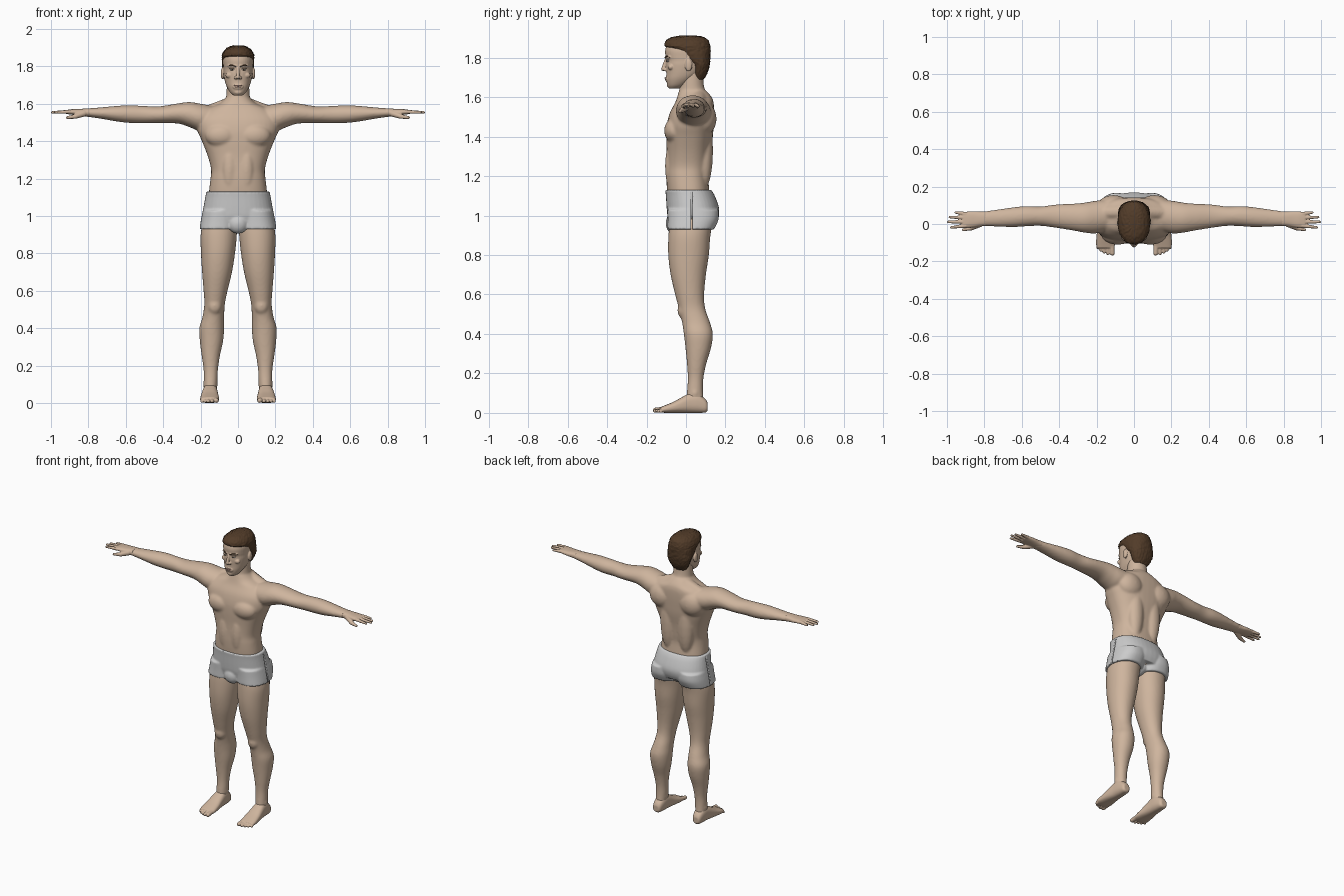
import bpy, bmesh, math
from mathutils import Matrix, Vector, noise


def material(name, rgb):
    m = bpy.data.materials.new(name)
    m.diffuse_color = (*rgb, 1)
    return m


SKIN = material("skin", (0.62, 0.46, 0.34))
HAIR = material("dark_hair", (0.085, 0.045, 0.022))
WHITE = material("eye_white", (0.75, 0.72, 0.68))
LIP = material("lip", (0.5, 0.31, 0.25))


def spline(rows, steps):
    # Catmull-Rom through rows of section bounds
    out = []
    for i in range(len(rows) - 1):
        a, b, c, d = (Vector(rows[min(max(k, 0), len(rows) - 1)]) for k in range(i - 1, i + 3))
        for j in range(steps):
            t = j / steps
            out.append(0.5 * (2 * b + (c - a) * t + (2 * a - 5 * b + 4 * c - d) * t * t
                              + (3 * b - a - 3 * c + d) * t ** 3))
    return out + [Vector(rows[-1])]


def loft(bm, rows, axis="z", p=2.2, n=40, mirror=True, steps=5):
    # rows: (position along axis, low and high of the two other axes in xyz order)
    for s in ((1, -1) if mirror else (1,)):
        rings = []
        for t, a0, a1, b0, b1 in spline(rows, steps):
            ring = []
            for k in range(n):
                c, d = math.cos(2 * math.pi * k / n), math.sin(2 * math.pi * k / n)
                u = (a0 + a1) / 2 + (a1 - a0) / 2 * math.copysign(abs(c) ** (2 / p), c)
                v = (b0 + b1) / 2 + (b1 - b0) / 2 * math.copysign(abs(d) ** (2 / p), d)
                x, y, z = {"x": (t, u, v), "y": (u, t, v), "z": (u, v, t)}[axis]
                ring.append(bm.verts.new((s * x, y, z)))
            rings.append(ring)
        for r, q in zip(rings, rings[1:]):
            for k in range(n):
                bm.faces.new((r[k], r[(k + 1) % n], q[(k + 1) % n], q[k]))
        bm.faces.new(rings[0])
        bm.faces.new(rings[-1])


def blob(bm, c, scale, sub=3):
    for s in ((1, -1) if c[0] else (1,)):
        bmesh.ops.create_icosphere(bm, subdivisions=sub, radius=1, matrix=Matrix.LocRotScale(
            Vector((s * c[0], c[1], c[2])), None, Vector(scale)))


def chain(bm, p0, p1, r0, r1, n=12):
    for i in range(n + 1):
        r = r0 + (r1 - r0) * i / n
        blob(bm, Vector(p0).lerp(Vector(p1), i / n), (r, r, r), 2)


def finish(bm, name, mat=None, voxel=0, smooth=0):
    bmesh.ops.recalc_face_normals(bm, faces=bm.faces)
    for f in bm.faces:
        f.smooth = True
    me = bpy.data.meshes.new(name)
    bm.to_mesh(me)
    bm.free()
    ob = bpy.data.objects.new(name, me)
    bpy.context.collection.objects.link(ob)
    if mat:
        me.materials.append(mat)
    if voxel:
        m = ob.modifiers.new("fuse", "REMESH")
        m.mode, m.voxel_size, m.use_smooth_shade = "VOXEL", voxel, True
    if smooth:
        m = ob.modifiers.new("soften", "SMOOTH")
        m.factor, m.iterations = 0.5, smooth
    return ob


# Body: torso, neck, arms and legs fused together
bm = bmesh.new()
torso = [(0.96, 0.17, -0.07, 0.12), (1.05, 0.16, -0.085, 0.125), (1.13, 0.155, -0.096, 0.118),
         (1.2, 0.147, -0.1, 0.112), (1.25, 0.144, -0.099, 0.117), (1.32, 0.162, -0.098, 0.124),
         (1.4, 0.193, -0.1, 0.136), (1.46, 0.218, -0.097, 0.14), (1.52, 0.22, -0.082, 0.142),
         (1.57, 0.17, -0.056, 0.14), (1.6, 0.1, -0.045, 0.13), (1.63, 0.066, -0.036, 0.105)]
loft(bm, [(z, -x, x, a, b) for z, x, a, b in torso], p=2.4, mirror=False)
neck = [(1.54, 0.08, -0.05, 0.135), (1.59, 0.07, -0.046, 0.125), (1.64, 0.063, -0.034, 0.095),
        (1.7, 0.06, -0.03, 0.087), (1.74, 0.058, -0.03, 0.085)]
loft(bm, [(z, -x, x, a, b) for z, x, a, b in neck], p=2, mirror=False)
blob(bm, (0.088, -0.056, 1.43), (0.088, 0.055, 0.065))
blob(bm, (0.065, 0.09, 1.33), (0.055, 0.047, 0.2))
blob(bm, (0.11, 0.09, 1.49), (0.09, 0.065, 0.085))
blob(bm, (0.045, -0.07, 1.25), (0.042, 0.036, 0.13))
chain(bm, (0.03, 0.065, 1.6), (0.18, 0.06, 1.545), 0.042, 0.04)
loft(bm, [(0.12, -0.03, 0.13, 1.47, 1.585), (0.2, -0.05, 0.125, 1.455, 1.6),
          (0.26, -0.047, 0.115, 1.475, 1.609), (0.32, -0.036, 0.109, 1.494, 1.602),
          (0.42, -0.02, 0.104, 1.496, 1.586), (0.5, -0.01, 0.093, 1.496, 1.588),
          (0.57, -0.012, 0.096, 1.497, 1.591), (0.64, -0.016, 0.09, 1.504, 1.589),
          (0.74, -0.014, 0.076, 1.521, 1.58), (0.82, -0.01, 0.065, 1.532, 1.574)], "x", p=2)
loft(bm, [(0.98, 0.005, 0.185, -0.08, 0.14), (0.9, 0.006, 0.2, -0.089, 0.124),
          (0.8, 0.016, 0.198, -0.09, 0.116), (0.7, 0.032, 0.192, -0.078, 0.101),
          (0.6, 0.056, 0.184, -0.055, 0.092), (0.53, 0.07, 0.18, -0.037, 0.097),
          (0.46, 0.074, 0.19, -0.02, 0.121), (0.4, 0.074, 0.207, -0.011, 0.136),
          (0.33, 0.08, 0.204, -0.003, 0.127), (0.25, 0.097, 0.194, 0.005, 0.103),
          (0.18, 0.107, 0.184, 0.009, 0.089), (0.12, 0.11, 0.183, 0.006, 0.086),
          (0.06, 0.115, 0.182, 0.0, 0.09)], p=2.1)
blob(bm, (0.125, -0.005, 0.52), (0.04, 0.038, 0.05))
blob(bm, (0.148, 0.045, 0.1), (0.042, 0.022, 0.022))
finish(bm, "body", SKIN, 0.007, 8)

# Hands: palm, four fingers and thumb
bm = bmesh.new()
loft(bm, [(0.79, -0.011, 0.067, 1.53, 1.576), (0.82, -0.011, 0.066, 1.533, 1.574),
          (0.85, -0.016, 0.068, 1.537, 1.572), (0.885, -0.02, 0.067, 1.541, 1.571),
          (0.915, -0.019, 0.063, 1.545, 1.567)], "x", p=2.4)
for y0, y1, tip in ((-0.01, -0.018, 0.977), (0.012, 0.011, 0.993), (0.034, 0.037, 0.984), (0.054, 0.062, 0.953)):
    chain(bm, (0.9, y0, 1.557), (tip, y1, 1.554), 0.0115, 0.0075, 16)
chain(bm, (0.825, 0.0, 1.548), (0.87, -0.022, 1.532), 0.018, 0.013)
chain(bm, (0.87, -0.022, 1.532), (0.913, -0.031, 1.526), 0.013, 0.008)
finish(bm, "hands", SKIN, 0.0035, 3)

# Feet with toes
bm = bmesh.new()
loft(bm, [(0.11, 0.132, 0.168, 0.012, 0.05), (0.098, 0.12, 0.178, 0.002, 0.07),
          (0.06, 0.112, 0.185, 0, 0.1), (0.02, 0.109, 0.189, 0, 0.1),
          (-0.02, 0.106, 0.195, 0, 0.08), (-0.06, 0.102, 0.2, 0, 0.058),
          (-0.1, 0.101, 0.203, 0, 0.041), (-0.128, 0.104, 0.2, 0.002, 0.03)], "y", p=2.5)
for x0, x1, tip, r in ((0.118, 0.116, -0.156, 0.0135), (0.14, 0.139, -0.157, 0.0095),
                       (0.159, 0.159, -0.15, 0.009), (0.176, 0.177, -0.141, 0.0085), (0.191, 0.193, -0.128, 0.008)):
    chain(bm, (x0, -0.105, 0.019), (x1, tip, r), r * 1.05, r)
finish(bm, "feet", SKIN, 0.0035, 3)

# Head with brow, cheeks, nose, chin and ears
bm = bmesh.new()
head = [(1.643, 0.022, -0.085, -0.035), (1.66, 0.042, -0.094, 0.0), (1.69, 0.06, -0.1, 0.045),
        (1.72, 0.07, -0.1, 0.075), (1.76, 0.077, -0.102, 0.1), (1.785, 0.078, -0.1, 0.107),
        (1.805, 0.079, -0.104, 0.11), (1.84, 0.079, -0.105, 0.112), (1.875, 0.066, -0.09, 0.1),
        (1.898, 0.035, -0.05, 0.06)]
loft(bm, [(z, -x, x, a, b) for z, x, a, b in head], mirror=False)
chain(bm, (0, -0.101, 1.79), (0, -0.116, 1.742), 0.008, 0.0105)
blob(bm, (0.012, -0.106, 1.739), (0.009, 0.01, 0.008))
chain(bm, (0.012, -0.1, 1.802), (0.05, -0.082, 1.803), 0.008, 0.007)
blob(bm, (0.045, -0.076, 1.752), (0.022, 0.016, 0.016))
blob(bm, (0, -0.085, 1.662), (0.022, 0.013, 0.014))
blob(bm, (0, -0.094, 1.692), (0.03, 0.011, 0.018))
blob(bm, (0.083, 0.013, 1.762), (0.009, 0.019, 0.032))
finish(bm, "head", SKIN, 0.0035, 3)

# Eyes, irises, eyebrows and lips
for name, mat, c, sc in (("eyes", WHITE, (0.031, -0.091, 1.783), (0.0135, 0.008, 0.0055)),
                         ("irises", HAIR, (0.031, -0.0965, 1.783), (0.005, 0.0038, 0.005)),
                         ("upper_eyelids", SKIN, (0.031, -0.0915, 1.789), (0.016, 0.0085, 0.0035)),
                         ("upper_lip", LIP, (0, -0.1015, 1.697), (0.023, 0.007, 0.004)),
                         ("lower_lip", LIP, (0, -0.1, 1.6895), (0.019, 0.0075, 0.0045))):
    bm = bmesh.new()
    blob(bm, c, sc)
    finish(bm, name, mat)
bm = bmesh.new()
chain(bm, (0.014, -0.106, 1.8), (0.036, -0.097, 1.807), 0.003, 0.0035)
chain(bm, (0.036, -0.097, 1.807), (0.055, -0.083, 1.802), 0.0035, 0.002)
finish(bm, "eyebrows", HAIR, 0.0015)

# Short hair cap, roughened
bm = bmesh.new()
hair = [(1.688, 0.045, 0.035, 0.088), (1.72, 0.064, 0.03, 0.107), (1.76, 0.079, 0.024, 0.119),
        (1.79, 0.084, -0.012, 0.123), (1.83, 0.086, -0.055, 0.124), (1.85, 0.086, -0.095, 0.124),
        (1.862, 0.085, -0.108, 0.122), (1.885, 0.073, -0.102, 0.113), (1.903, 0.05, -0.07, 0.09),
        (1.911, 0.022, -0.025, 0.05)]
loft(bm, [(z, -x, x, a, b) for z, x, a, b in hair], p=2.2, n=96, mirror=False, steps=6)
for v in bm.verts:
    v.co += (v.co - Vector((0, 0.01, 1.8))).normalized() * noise.noise(v.co * 110) * 0.004
finish(bm, "hair", HAIR)

# Shorts: hips, two short legs and pouch, slit down each side
bm = bmesh.new()
hips = [(0.965, 0.196, -0.085, 0.15), (1.0, 0.192, -0.094, 0.165), (1.04, 0.186, -0.098, 0.167),
        (1.1, 0.175, -0.102, 0.146), (1.13, 0.17, -0.105, 0.128)]
loft(bm, [(z, -x, x, a, b) for z, x, a, b in hips], p=2.3, mirror=False)
loft(bm, [(1.03, -0.01, 0.188, -0.094, 0.165), (0.98, -0.006, 0.198, -0.093, 0.165),
          (0.93, 0.0, 0.206, -0.094, 0.143)], p=2.3)
blob(bm, (0, 0.01, 0.95), (0.05, 0.1, 0.045))
blob(bm, (0, -0.06, 0.96), (0.055, 0.043, 0.055))
shorts = finish(bm, "shorts", None, 0.006, 4)
bm = bmesh.new()
for s in (1, -1):
    bmesh.ops.create_cube(bm, size=1, matrix=Matrix.LocRotScale(
        Vector((s * 0.215, 0.03, 1.03)), None, Vector((0.09, 0.008, 0.4))))
cutter = finish(bm, "slit_cutter")
cutter.hide_render = True
cutter.hide_set(True)
cut = shorts.modifiers.new("slits", "BOOLEAN")
cut.operation, cut.object, cut.solver = "DIFFERENCE", cutter, "EXACT"
